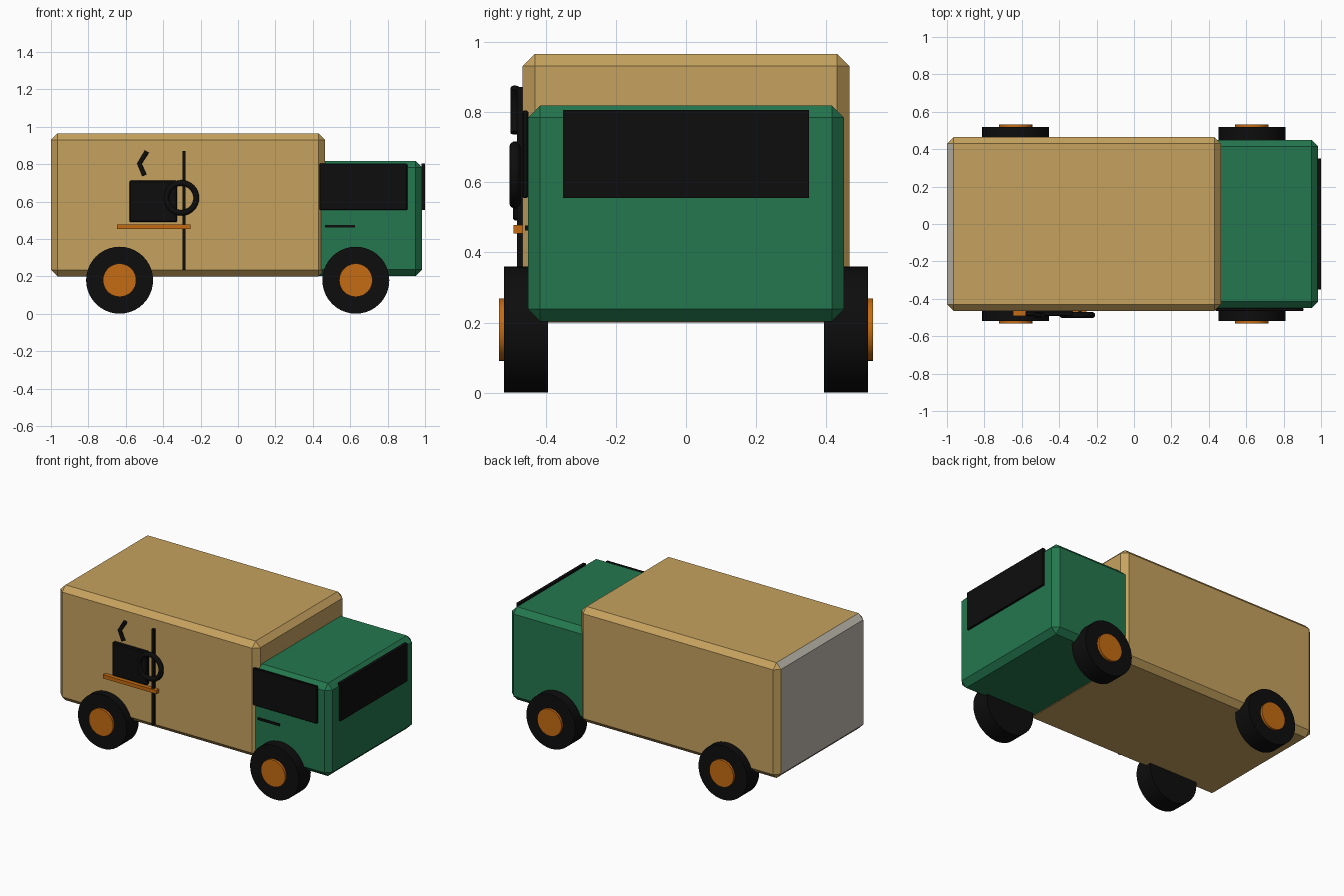
import bpy, bmesh
from mathutils import Matrix, Vector
from math import pi

cube = bpy.data.objects.get("Cube")
if cube:
    bpy.data.objects.remove(cube, do_unlink=True)


def material(name, srgb):
    rgba = [(c / 255 / 12.92 if c < 11 else ((c / 255 + 0.055) / 1.055) ** 2.4) for c in srgb] + [1]
    m = bpy.data.materials.new(name)
    m.use_nodes = True
    m.diffuse_color = rgba
    m.node_tree.nodes["Principled BSDF"].inputs["Base Color"].default_value = rgba
    return m


TAN = material("tan paint", (198, 162, 94))
GREEN = material("green paint", (36, 119, 78))
BLACK = material("black", (13, 13, 13))
ORANGE = material("orange", (197, 107, 18))
GREY = material("grey door", (190, 185, 174))


def finish(name, bm, *mats):
    mesh = bpy.data.meshes.new(name)
    bm.to_mesh(mesh)
    bm.free()
    for m in mats:
        mesh.materials.append(m)
    ob = bpy.data.objects.new(name, mesh)
    bpy.context.scene.collection.objects.link(ob)
    return ob


def box(name, x, y, z, mat, bevel=0.0, rear=None):
    """Box from (min, max) ranges, with chamfered edges and an optional rear colour."""
    bm = bmesh.new()
    bmesh.ops.create_cube(bm, size=1)
    for v in bm.verts:
        v.co = [r[0] if c < 0 else r[1] for c, r in zip(v.co, (x, y, z))]
    if bevel:
        bmesh.ops.bevel(bm, geom=bm.edges[:], offset=bevel, offset_type='OFFSET',
                        segments=1, affect='EDGES')
    bm.normal_update()
    if rear:
        for f in bm.faces:
            if f.normal.x < -0.6 and abs(f.normal.y) < 0.1:
                f.material_index = 1
    return finish(name, bm, mat, *([rear] if rear else []))


def disc(name, x, y, z, radius, depth, mat):
    """Cylinder lying along y."""
    bm = bmesh.new()
    place = Matrix.Translation((x, y, z)) @ Matrix.Rotation(pi / 2, 4, 'X')
    bmesh.ops.create_cone(bm, cap_ends=True, segments=40, radius1=radius, radius2=radius,
                          depth=depth, matrix=place)
    for f in bm.faces:
        f.smooth = len(f.verts) == 4
    return finish(name, bm, mat)


def tube(name, points, radius, mat, cyclic=False):
    """Round tube along a path."""
    cu = bpy.data.curves.new(name, 'CURVE')
    cu.dimensions = '3D'
    cu.bevel_depth = radius
    cu.bevel_resolution = 3
    cu.use_fill_caps = True
    sp = cu.splines.new('POLY')
    sp.points.add(len(points) - 1)
    for p, co in zip(sp.points, points):
        p.co = (*co, 1)
    sp.use_cyclic_u = cyclic
    cu.materials.append(mat)
    ob = bpy.data.objects.new(name, cu)
    bpy.context.scene.collection.objects.link(ob)
    return ob


# Body: cargo box with grey rear door, and cab
box("cargo_box", (-1, 0.465), (-0.465, 0.465), (0.2, 0.965), TAN, 0.035, GREY)
box("cab", (0.38, 0.985), (-0.45, 0.45), (0.203, 0.818), GREEN, 0.035)

# Glass and cab door handle
box("windshield", (0.98, 1.0), (-0.35, 0.35), (0.555, 0.805), BLACK)
box("side_window", (0.435, 0.905), (-0.466, -0.449), (0.555, 0.803), BLACK, 0.004)
box("cab_door_handle", (0.465, 0.625), (-0.458, -0.449), (0.462, 0.476), BLACK)

# Wheels and hubs
for end, x in (("rear", -0.633), ("front", 0.63)):
    for side, s in (("right", -1), ("left", 1)):
        disc(f"{end}_{side}_wheel", x, s * 0.455, 0.18, 0.179, 0.125, BLACK)
        disc(f"{end}_{side}_hub", x, s * 0.5, 0.18, 0.089, 0.066, ORANGE)

# Side door seam
box("side_door_seam", (-0.297, -0.281), (-0.481, -0.464), (0.235, 0.87), BLACK)

# Mug sign: cup, handle, saucer and steam
box("sign_cup", (-0.58, -0.325), (-0.493, -0.464), (0.49, 0.712), BLACK, 0.006)
centre = Vector((-0.303, -0.487, 0.62))
ring = [centre + Matrix.Rotation(2 * pi * i / 32, 3, 'Y') @ Vector((0.08, 0, 0)) for i in range(32)]
tube("sign_cup_handle", ring, 0.016, BLACK, True)
box("sign_saucer", (-0.648, -0.255), (-0.491, -0.464), (0.453, 0.477), ORANGE)
tube("sign_steam", [(-0.487, -0.487, 0.868), (-0.527, -0.487, 0.803), (-0.5, -0.487, 0.74)],
     0.013, BLACK)
